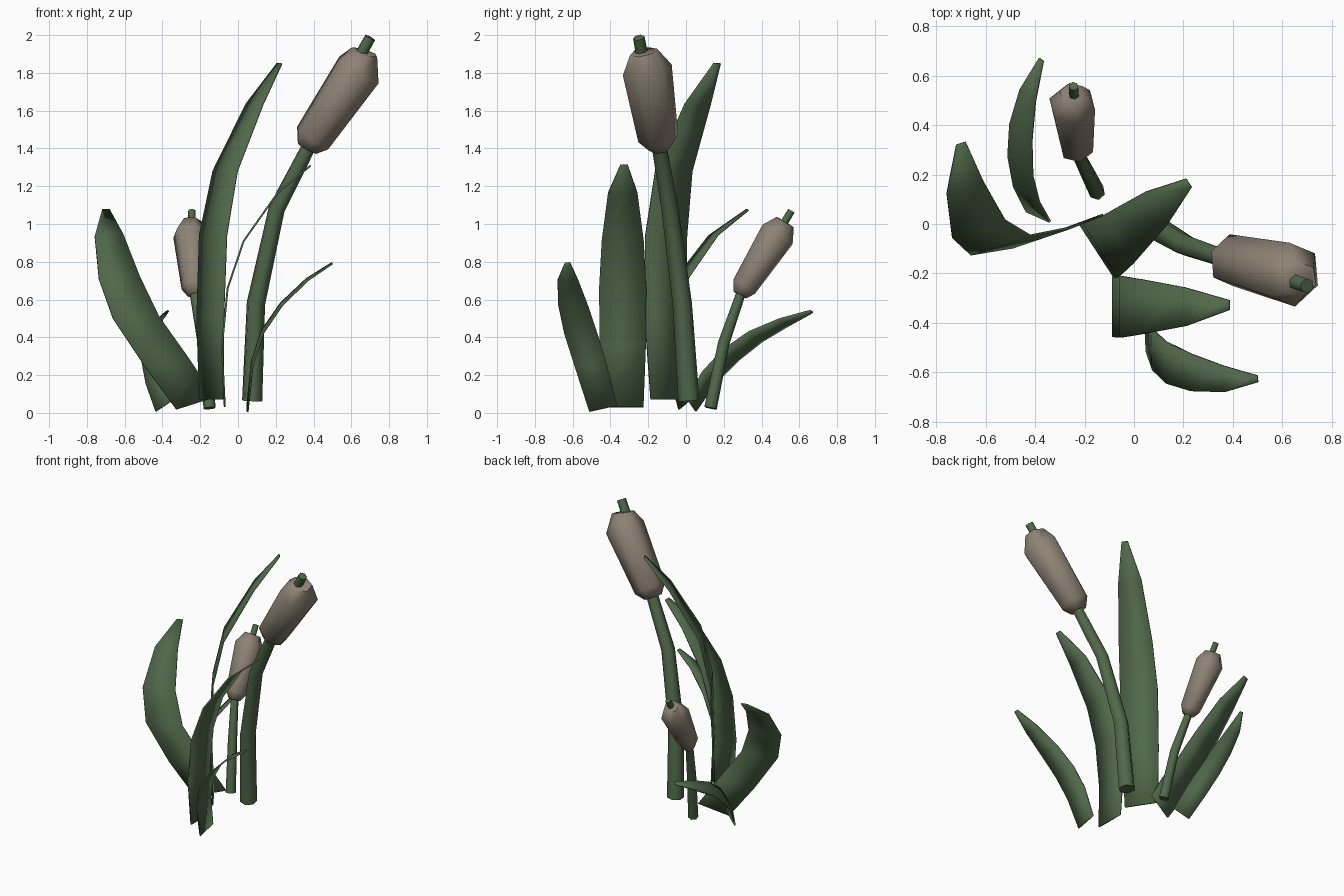
import bpy, math
from mathutils import Vector

if "Cube" in bpy.data.objects:
    bpy.data.objects.remove(bpy.data.objects["Cube"])


def material(name, rgb):
    m = bpy.data.materials.new(name)
    m.diffuse_color = (*rgb, 1)
    m.use_nodes = True
    m.node_tree.nodes["Principled BSDF"].inputs["Base Color"].default_value = m.diffuse_color
    return m


GREEN = material("leaf green", (0.08, 0.14, 0.068))
BROWN = material("seed head brown", (0.27, 0.227, 0.175))


def add_object(name, verts, faces, mat, angle):
    me = bpy.data.meshes.new(name)
    me.from_pydata(verts, [], faces)
    me.materials.append(mat)
    me.shade_smooth()
    me.set_sharp_from_angle(angle=math.radians(angle))
    ob = bpy.data.objects.new(name, me)
    bpy.context.collection.objects.link(ob)
    return ob


def sweep(name, points, radii, bend, mat, sides=6):
    """Capped tube along points, with one corner facing the bend direction."""
    pts = [Vector(p) for p in points]
    bend = Vector(bend)
    verts, n = [], len(pts)
    for i, (p, r) in enumerate(zip(pts, radii)):
        t = (pts[min(i + 1, n - 1)] - pts[max(i - 1, 0)]).normalized()
        u = (bend - t * bend.dot(t)).normalized()
        v = t.cross(u)
        for k in range(sides):
            a = 2 * math.pi * k / sides
            verts.append(p + (u * math.cos(a) + v * math.sin(a)) * r)
    faces = [tuple(reversed(range(sides))),
             tuple(range((n - 1) * sides, n * sides))]
    for i in range(n - 1):
        for k in range(sides):
            a, b = i * sides + k, i * sides + (k + 1) % sides
            faces.append((a, b, b + sides, a + sides))
    return add_object(name, verts, faces, mat, 65)


def leaf(name, centres, width, start_dir, end_dir,
         profile=(0.88, 0.98, 1.0, 0.89, 0.62, 0.16)):
    """Thin tapering blade; the width direction turns from start to end."""
    d0, d1 = Vector(start_dir).normalized(), Vector(end_dir).normalized()
    verts, n = [], len(centres)
    for i, (c, w) in enumerate(zip(centres, profile)):
        half = d0.lerp(d1, min(1, i / 2)).normalized() * width * w / 2
        verts += [Vector(c) - half, Vector(c) + half]
    faces = [(2 * i, 2 * i + 1, 2 * i + 3, 2 * i + 2) for i in range(n - 1)]
    ob = add_object(name, verts, faces, GREEN, 40)
    mod = ob.modifiers.new("thickness", "SOLIDIFY")
    mod.thickness = 0.01
    mod.offset = 0


# Tall cattail
bend = (0.93, -0.35, 0)
sweep("tall_stem",
      [(0.075, 0.015, 0.065), (0.095, -0.02, 0.58), (0.205, -0.085, 1.08),
       (0.37, -0.14, 1.40), (0.70, -0.25, 1.987)],
      [0.057, 0.052, 0.046, 0.04, 0.031], bend, GREEN)
sweep("tall_seed_head",
      [(0.365, -0.14, 1.40), (0.395, -0.147, 1.455),
       (0.64, -0.205, 1.815), (0.67, -0.225, 1.91)],
      [0.06, 0.108, 0.133, 0.075], bend, BROWN)

# Short cattail
bend = (-0.2, 0.98, 0)
sweep("short_stem",
      [(-0.15, 0.13, 0.025), (-0.185, 0.20, 0.37),
       (-0.23, 0.29, 0.63), (-0.245, 0.558, 1.07)],
      [0.034, 0.031, 0.026, 0.02], bend, GREEN)
sweep("short_seed_head",
      [(-0.228, 0.285, 0.625), (-0.232, 0.308, 0.668),
       (-0.25, 0.485, 0.945), (-0.247, 0.525, 1.01)],
      [0.04, 0.07, 0.097, 0.055], bend, BROWN)

# Leaves, base to tip
leaf("tall_leaf",
     [(-0.14, -0.09, 0.07), (-0.147, -0.11, 0.50), (-0.132, -0.105, 0.94),
      (-0.068, -0.065, 1.28), (0.088, 0.062, 1.635), (0.22, 0.165, 1.85)],
     0.26, (0.13, -0.2, 0), (0.13, -0.2, 0))
leaf("left_leaf",
     [(-0.225, 0.0, 0.05), (-0.375, -0.055, 0.265), (-0.54, -0.085, 0.505),
      (-0.628, -0.02, 0.715), (-0.683, 0.145, 0.94), (-0.70, 0.325, 1.075)],
     0.255, (0.19, 0.07, 0.06), (0.24, 0.075, 0.01))
leaf("front_leaf",
     [(-0.07, -0.335, 0.03), (-0.085, -0.335, 0.35), (-0.055, -0.335, 0.66),
      (0.03, -0.335, 0.91), (0.21, -0.335, 1.165), (0.385, -0.328, 1.31)],
     0.25, (0, 1, 0), (0, 1, 0))
leaf("back_leaf",
     [(-0.387, 0.03, 0.04), (-0.435, 0.12, 0.185), (-0.46, 0.235, 0.305),
      (-0.458, 0.37, 0.405), (-0.43, 0.52, 0.48), (-0.375, 0.665, 0.537)],
     0.14, (0.09, -0.04, 0.06), (0.09, -0.075, 0.05))
leaf("short_front_leaf",
     [(0.05, -0.438, 0.022), (0.075, -0.507, 0.26), (0.13, -0.56, 0.43),
      (0.23, -0.60, 0.575), (0.365, -0.627, 0.705), (0.50, -0.627, 0.793)],
     0.172, (-0.01, 1, 0.22), (-0.04, 1, 0.08))
